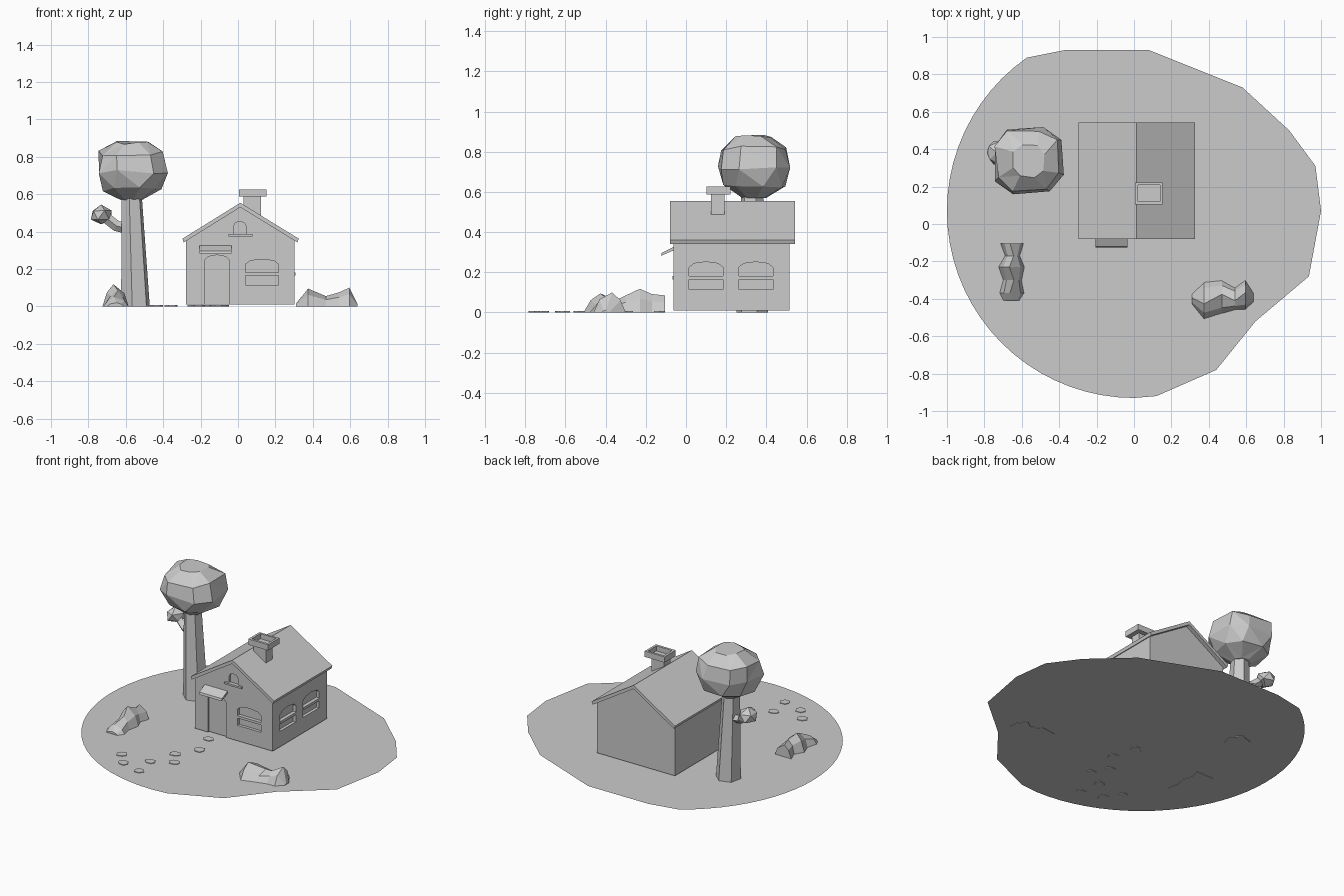
import bpy, bmesh, math, random
from mathutils import Vector

if "Cube" in bpy.data.objects:
    bpy.data.objects.remove(bpy.data.objects["Cube"])
random.seed(4)

mat = bpy.data.materials.new("plain grey")
mat.diffuse_color = (0.6, 0.6, 0.6, 1)
mat.use_nodes = True
mat.node_tree.nodes["Principled BSDF"].inputs["Base Color"].default_value = mat.diffuse_color


def finish(name, bm):
    bmesh.ops.recalc_face_normals(bm, faces=bm.faces)
    me = bpy.data.meshes.new(name)
    bm.to_mesh(me)
    bm.free()
    me.materials.append(mat)
    ob = bpy.data.objects.new(name, me)
    bpy.context.collection.objects.link(ob)
    return ob


def loft(bm, rings):
    """Skin a list of equal-length closed rings and cap both ends."""
    rows = [[bm.verts.new(p) for p in r] for r in rings]
    n = len(rows[0])
    for a, b in zip(rows, rows[1:]):
        for i in range(n):
            bm.faces.new((a[i], a[(i + 1) % n], b[(i + 1) % n], b[i]))
    bm.faces.new(rows[0][::-1])
    bm.faces.new(rows[-1])


def prism(bm, pts, a, b, axis="y"):
    """Extrude a (u, z) profile from a to b along y or x."""
    if axis == "y":
        loft(bm, [[(u, d, z) for u, z in pts] for d in (a, b)])
    else:
        loft(bm, [[(d, u, z) for u, z in pts] for d in (a, b)])


def rect(u0, u1, z0, z1):
    return [(u0, z0), (u1, z0), (u1, z1), (u0, z1)]


def arch(u0, u1, z0, spring, top, n=4):
    m, r = (u0 + u1) / 2, (u1 - u0) / 2
    return [(u0, z0), (u1, z0)] + [
        (m + r * math.cos(math.pi * i / n), spring + (top - spring) * math.sin(math.pi * i / n))
        for i in range(n + 1)]


def solid(name, pts, a, b, axis="y"):
    bm = bmesh.new()
    prism(bm, pts, a, b, axis)
    return finish(name, bm)


# ground: flat disc with a chipped right edge
arc = [(math.cos(math.radians(t)), 0.07 + math.sin(math.radians(t))) for t in range(125, 271, 5)]
chips = [(0.12, -0.92), (0.44, -0.78), (0.65, -0.52), (0.935, -0.28), (1.0, 0.07), (0.97, 0.31),
         (0.83, 0.5), (0.58, 0.73), (0.08, 0.93), (-0.37, 0.93)]
bm = bmesh.new()
bm.faces.new([bm.verts.new((x, y, 0.004)) for x, y in arc + chips])
finish("ground", bm)

# stepping stones
stones = [(-.125, -.133), (-.08, -.295), (-.171, -.427), (-.107, -.533),
          (-.229, -.605), (-.21, -.754), (-.355, -.715), (-.435, -.619)]
bm = bmesh.new()
for x, y in stones:
    outline = [(x + 0.038 * random.uniform(.8, 1.1) * math.cos(k * math.pi / 3),
                y + 0.034 * random.uniform(.8, 1.1) * math.sin(k * math.pi / 3)) for k in range(6)]
    loft(bm, [[(u, v, z) for u, v in outline] for z in (0.0, 0.008)])
finish("stepping_stones", bm)

# house walls with arched recesses for door and windows
XL, XR, YF, YB, XM = -0.278, 0.303, -0.062, 0.515, 0.0125
walls = solid("walls", [(XL, .01), (XR, .01), (XR, .352), (XM, .53), (XL, .352)], YF, YB)
side_windows = [(.016, .184), (.263, .432)]
bm = bmesh.new()
prism(bm, arch(-.18, -.045, 0.0, .245, .275), YF - .05, YF + .012)
prism(bm, arch(.04, .217, .114, .225, .252), YF - .05, YF + .02)
prism(bm, arch(-.025, .045, .385, .425, .455), YF - .05, YF + .015)
for u0, u1 in side_windows:
    prism(bm, arch(u0, u1, .114, .225, .252), XR - .02, XR + .05, "x")
cutter = finish("opening_cutter", bm)
cutter.hide_render = True
cutter.display_type = "WIRE"
cut = walls.modifiers.new("openings", "BOOLEAN")
cut.operation, cut.solver, cut.object = "DIFFERENCE", "EXACT", cutter

# window rails and gable sill
solid("front_window_rail", rect(.04, .217, .165, .182), YF - .004, YF + .03)
for i, (u0, u1) in enumerate(side_windows):
    solid(f"side_window_rail_{i + 1}", rect(u0, u1, .165, .182), XR - .03, XR + .004, "x")
solid("gable_sill", rect(-.05, .078, .375, .387), YF - .014, YF + .01)

# door awning, sloping forward
solid("door_awning", [(-.055, .329), (-.121, .297), (-.125, .282), (-.055, .312)], -.205, -.035, "x")

# roof: folded slab
solid("roof", [(-.297, .362), (XM, .554), (.325, .362), (.318, .342), (XM, .53), (-.29, .342)],
      -.08, .543)

# chimney with hollow cap
solid("chimney_stack", rect(.03, .122, .43, .59), .124, .192)
bm = bmesh.new()


def square(x0, x1, y0, y1, z):
    return [(x0, y0, z), (x1, y0, z), (x1, y1, z), (x0, y1, z)]


loft(bm, [square(.005, .153, .103, .222, .587), square(.005, .153, .103, .222, .626),
          square(.021, .138, .119, .208, .626), square(.021, .138, .119, .208, .592)])
finish("chimney_cap", bm)


def ring(cx, cy, z, rx, ry, n, turn=0.0, power=1.0, jitter=0.0):
    out = []
    for k in range(n):
        a = turn + 2 * math.pi * k / n
        c, s = math.cos(a), math.sin(a)
        j = 1 + random.uniform(-jitter, jitter)
        out.append((cx + rx * j * math.copysign(abs(c) ** power, c),
                    cy + ry * j * math.copysign(abs(s) ** power, s),
                    z + random.uniform(-jitter, jitter) * .2))
    return out


# tree trunk
bm = bmesh.new()
loft(bm, [ring(-.548, .33, 0, .08, .08, 6, .3), ring(-.57, .33, .62, .056, .056, 6, .3)])
finish("tree_trunk", bm)

# tree crown: boxy faceted blob
bm = bmesh.new()
loft(bm, [ring(-.57, .34, .57, .06, .06, 8, .2),
          ring(-.57, .34, .625, .155, .15, 8, .2, .8, .06),
          ring(-.565, .34, .72, .188, .178, 8, .5, .7, .05),
          ring(-.575, .345, .82, .17, .165, 8, .5, .7, .07),
          ring(-.565, .335, .878, .085, .09, 8, .3, .8, .06)])
bmesh.ops.triangulate(bm, faces=[f for f in bm.faces if len(f.verts) == 4 and random.random() < .6])
finish("tree_crown", bm)

# side branch with a small leaf clump
bm = bmesh.new()
a, b = Vector((-.585, .34, .415)), Vector((-.72, .375, .485))
side, up = Vector((0, .026, 0)), Vector((.013, 0, .026))
mid = Vector((-.65, .355, .43))
loft(bm, [[p + side, p + up, p - side, p - up] for p in (a, mid, b)])
finish("side_branch", bm)
bm = bmesh.new()
axis = Vector((-.55, 0, .83))
bmesh.ops.create_icosphere(bm, subdivisions=1, radius=1)
for v in bm.verts:
    k = random.uniform(.85, 1.1)
    v.co = Vector((-.732 + .066 * v.co.x * k, .38 + .075 * v.co.y * k, .488 + .055 * v.co.z * k))
finish("leaf_clump", bm)


# rocks: ridges lofted through (position, low side, high side, height) stations
def rock(name, stations, along_x):
    rings = []
    for i, (t, lo, hi, h) in enumerate(stations):
        d = hi - lo
        peak = .42 if i % 2 else .58
        sec = [(lo, 0), (lo + .18 * d, .65 * h), (lo + peak * d, h), (hi - .16 * d, .6 * h), (hi, 0)]
        rings.append([(t, u, z) if along_x else (u, t, z) for u, z in sec])
    rk = bmesh.new()
    loft(rk, rings)
    finish(name, rk)


rock("right_rock", [(.31, -.43, -.37, .015), (.375, -.51, -.31, .095), (.47, -.48, -.3, .055),
                    (.54, -.46, -.34, .075), (.595, -.46, -.3, .1), (.64, -.42, -.37, .012)], True)
rock("left_rock", [(-.41, -.7, -.61, .02), (-.37, -.72, -.585, .05), (-.3, -.7, -.6, .085),
                   (-.23, -.725, -.585, .118), (-.17, -.69, -.61, .092), (-.105, -.715, -.59, .085)], False)
